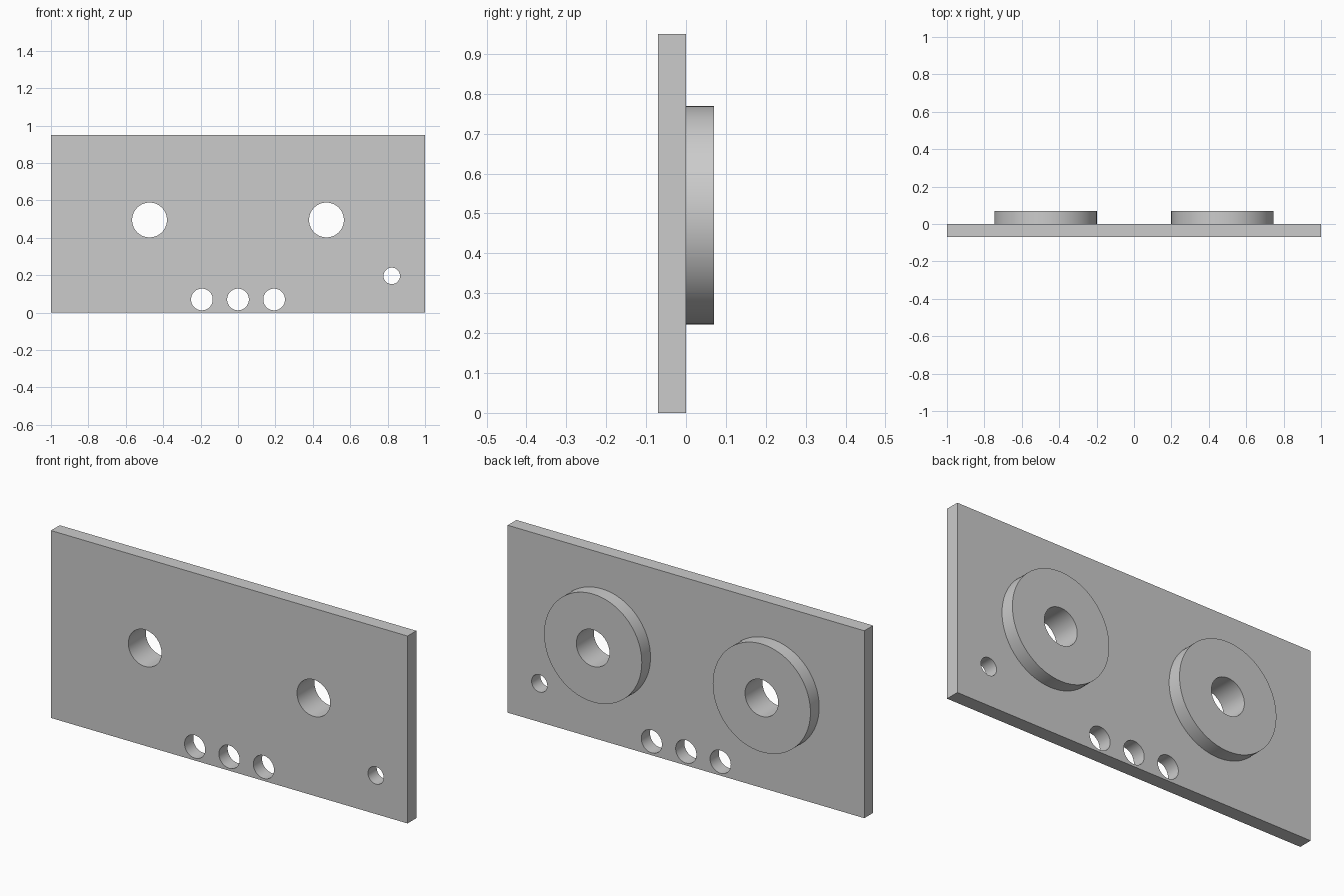
import bpy
from math import pi, radians

cube = bpy.data.objects.get("Cube")
if cube:
    bpy.data.objects.remove(cube, do_unlink=True)

T = 0.07          # thickness of the plate and of each boss
HEIGHT = 0.95
BOSS_X, BOSS_Z = 0.473, 0.495

grey = bpy.data.materials.new("plain grey")
grey.use_nodes = True
colour = (0.6, 0.6, 0.6, 1)
grey.diffuse_color = colour
grey.node_tree.nodes["Principled BSDF"].inputs["Base Color"].default_value = colour


def cylinder(name, x, z, radius, y0, y1):
    """Round bar along y from y0 to y1."""
    bpy.ops.mesh.primitive_cylinder_add(
        vertices=96, radius=radius, depth=y1 - y0,
        location=(x, (y0 + y1) / 2, z), rotation=(pi / 2, 0, 0))
    ob = bpy.context.object
    ob.name = name
    ob.data.materials.append(grey)
    return ob


def combine(target, tool, operation):
    """Apply a boolean to the target and remove the tool."""
    tool.hide_render = True
    bpy.context.view_layer.objects.active = target
    mod = target.modifiers.new(operation.lower(), "BOOLEAN")
    mod.operation, mod.object, mod.solver = operation, tool, "EXACT"
    bpy.ops.object.modifier_apply(modifier=mod.name)
    bpy.data.objects.remove(tool, do_unlink=True)


# Rectangular plate
bpy.ops.mesh.primitive_cube_add(size=1, location=(0, -T / 2, HEIGHT / 2))
plate = bpy.context.object
plate.name = "mounting_plate"
plate.scale = (2, T, HEIGHT)
bpy.ops.object.transform_apply(location=True, rotation=False, scale=True)
plate.data.materials.append(grey)

# Round bosses on the back
for side in (-1, 1):
    combine(plate, cylinder("boss", side * BOSS_X, BOSS_Z, 0.274, -T / 2, T), "UNION")

# Through holes: two bores, a row of three, one small hole
holes = [(side * BOSS_X, BOSS_Z, 0.093) for side in (-1, 1)]
holes += [(i * 0.193, 0.07, 0.058) for i in (-1, 0, 1)]
holes.append((0.822, 0.196, 0.044))
for x, z, radius in holes:
    combine(plate, cylinder("hole_cutter", x, z, radius, -2 * T, 2 * T), "DIFFERENCE")

# Smooth round walls, sharp rims
bpy.ops.object.select_all(action="DESELECT")
plate.select_set(True)
bpy.context.view_layer.objects.active = plate
bpy.ops.object.shade_smooth_by_angle(angle=radians(30))
